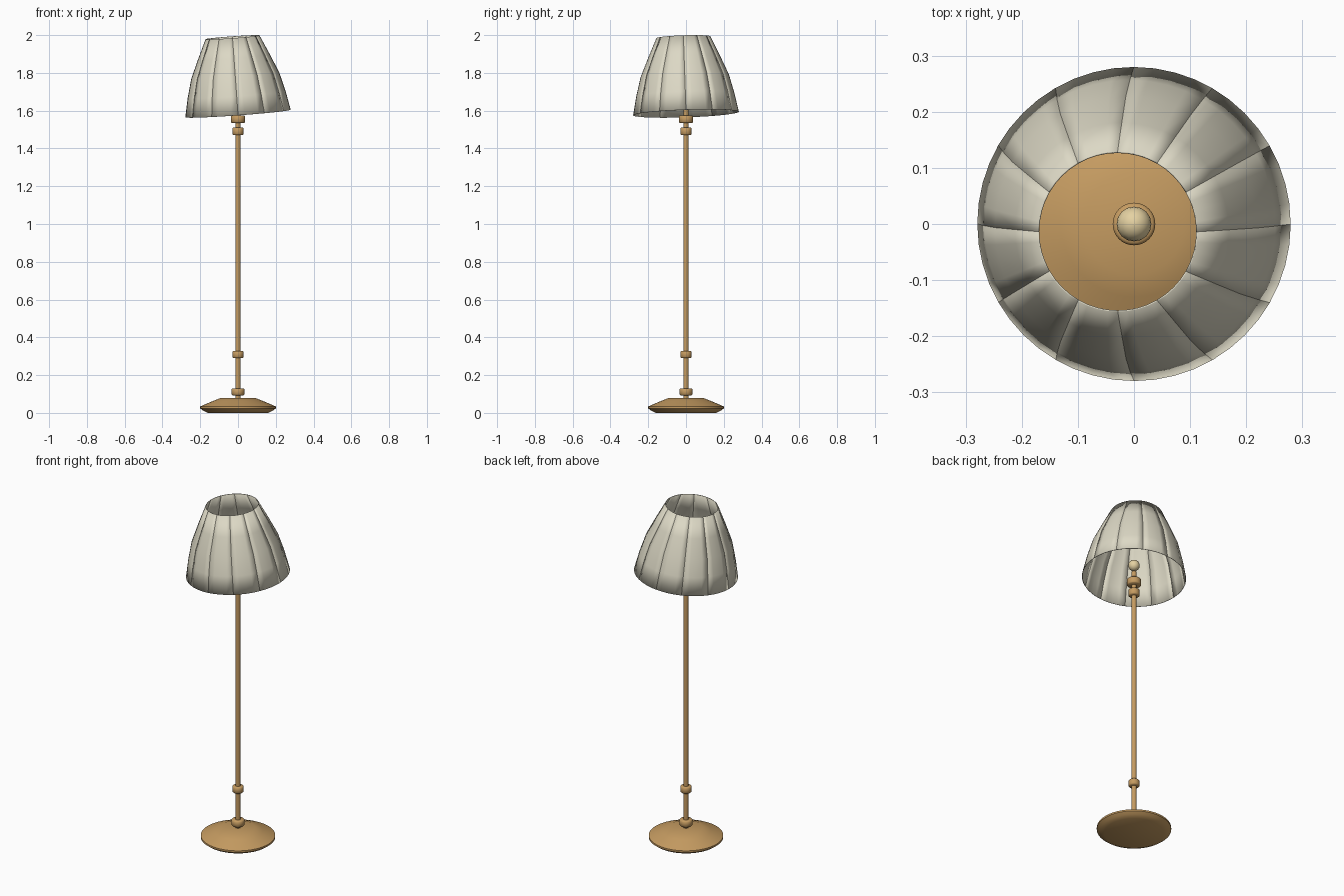
import bpy, bmesh, math
from mathutils import Matrix, Vector

if "Cube" in bpy.data.objects:
    bpy.data.objects.remove(bpy.data.objects["Cube"])


def material(name, rgb):
    m = bpy.data.materials.new(name)
    m.diffuse_color = (*rgb, 1)
    m.use_nodes = True
    m.node_tree.nodes["Principled BSDF"].inputs["Base Color"].default_value = m.diffuse_color
    return m


BRASS = material("brass", (0.56, 0.33, 0.12))
FABRIC = material("fabric", (0.72, 0.69, 0.56))
GLOW = material("bulb_glass", (0.78, 0.64, 0.36))


def lathe(name, profile, mat, n=48, cap=True, angle=30):
    """Revolve (radius, z) points about z."""
    bm = bmesh.new()
    rings = [[bm.verts.new((r * math.cos(2 * math.pi * i / n), r * math.sin(2 * math.pi * i / n), z))
              for i in range(n)] for r, z in profile]
    for a, b in zip(rings, rings[1:]):
        for i in range(n):
            j = (i + 1) % n
            bm.faces.new((a[i], a[j], b[j], b[i]))
    if cap:
        bm.faces.new(rings[0][::-1])
        bm.faces.new(rings[-1])
    me = bpy.data.meshes.new(name)
    bm.to_mesh(me)
    bm.free()
    me.materials.append(mat)
    ob = bpy.data.objects.new(name, me)
    bpy.context.collection.objects.link(ob)
    bpy.ops.object.select_all(action='DESELECT')
    ob.select_set(True)
    bpy.context.view_layer.objects.active = ob
    bpy.ops.object.shade_smooth_by_angle(angle=math.radians(angle))
    return ob


def collar(name, r, z0, z1, b=0.005):
    lathe(name, [(r - b, z0), (r, z0 + b), (r, z1 - b), (r - b, z1)], BRASS, 32, angle=50)


# Foot and pole
lathe("base", [(0.16, 0), (0.185, 0.012), (0.2, 0.024), (0.2, 0.034), (0.175, 0.045),
               (0.13, 0.064), (0.09, 0.08)], BRASS, 64, angle=35)
lathe("pole", [(0.0135, 0.07), (0.0135, 1.62)], BRASS, 32)

# Turned collars along the pole
collar("base_collar", 0.035, 0.093, 0.13)
collar("lower_collar", 0.03, 0.29, 0.328)
collar("upper_collar", 0.03, 1.47, 1.51)
collar("socket_collar", 0.038, 1.535, 1.575)

# Bulb
R = 0.031
lathe("bulb", [(R * math.sin(math.pi * (k + 0.1) / 10.2), 1.66 - R * math.cos(math.pi * (k + 0.1) / 10.2))
               for k in range(11)], GLOW, 16)

# Tilted shade, sewn from twelve panels
shade = lathe("shade", [(0.28, 0), (0.26, 0.1), (0.234, 0.2), (0.191, 0.3), (0.143, 0.405)],
              FABRIC, 48, cap=False)
bm = bmesh.new()
bm.from_mesh(shade.data)
seams = []
for e in bm.edges:
    a, b = (math.atan2(v.co.y, v.co.x) / (math.pi / 6) for v in e.verts)
    if abs(a - b) < 1e-3 and abs(a - round(a)) < 1e-3:
        seams.append(e)
bmesh.ops.split_edges(bm, edges=seams)
bm.to_mesh(shade.data)
bm.free()
solid = shade.modifiers.new("thickness", 'SOLIDIFY')
solid.thickness = 0.003
solid.offset = -1
up = Vector((-0.072, -0.034, 1)).normalized()
shade.matrix_world = Matrix.Translation((0, 0, 1.585)) @ Vector((0, 0, 1)).rotation_difference(up).to_matrix().to_4x4()
